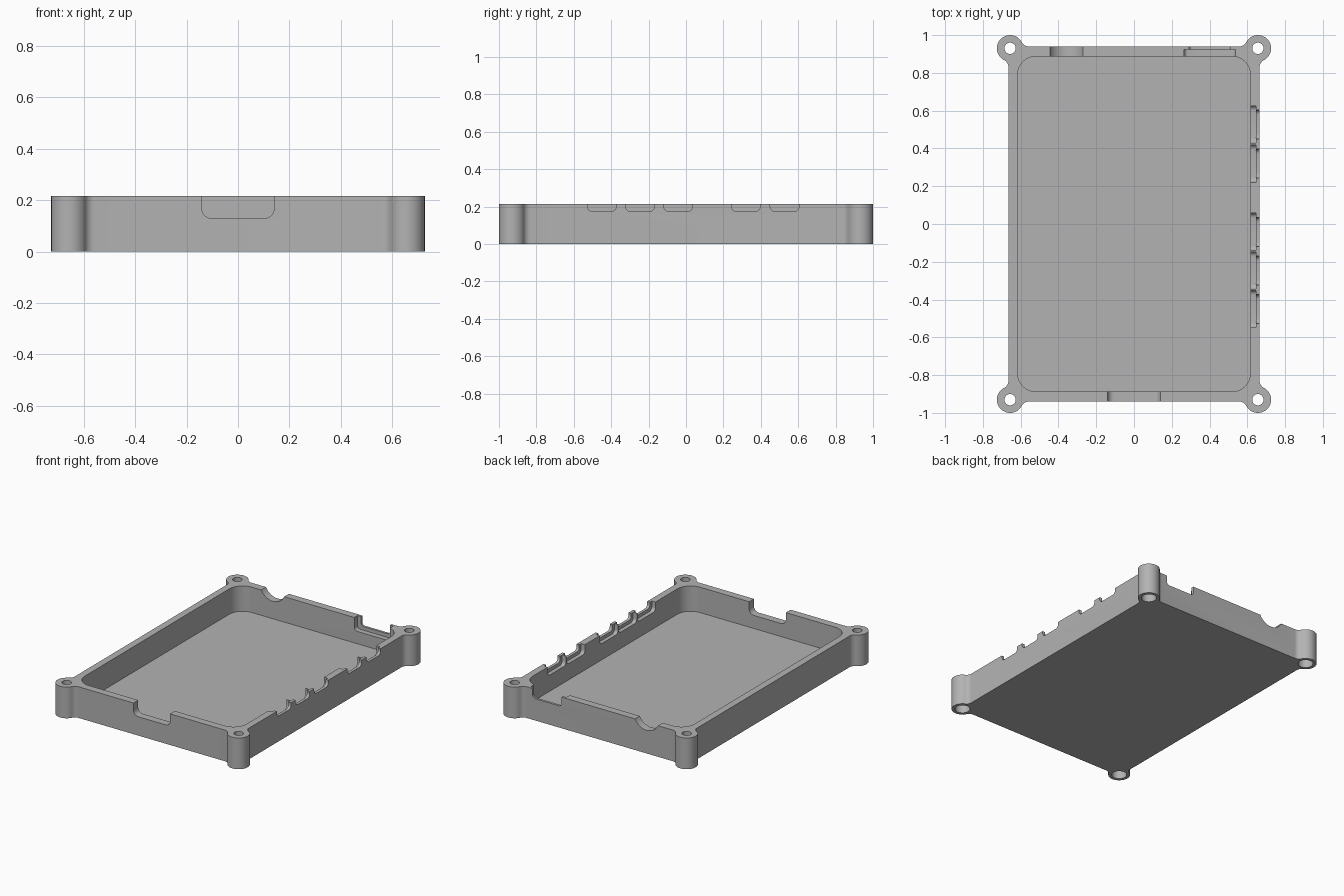
import bpy, bmesh
from math import sin, cos, pi, atan2, sqrt

if "Cube" in bpy.data.objects:
    bpy.data.objects.remove(bpy.data.objects["Cube"])

H = 0.215                     # overall height
WX, WY = 0.665, 0.94          # outer wall half sizes
PX, PY = 0.617, 0.888         # pocket half sizes
LX, LY, LR = 0.656, 0.93, 0.07  # screw lug centre and radius
FR = 0.04                     # fillet between lug and wall
FLOOR = 0.04

grey = bpy.data.materials.new("grey plastic")
grey.use_nodes = True
colour = (0.45, 0.45, 0.45, 1)
grey.diffuse_color = colour
grey.node_tree.nodes["Principled BSDF"].inputs["Base Color"].default_value = colour


def arc(cx, cy, r, a0, a1, n):
    return [(cx + r * cos(a0 + (a1 - a0) * i / n), cy + r * sin(a0 + (a1 - a0) * i / n))
            for i in range(n + 1)]


def prism(name, pts, lo, hi, axis="z"):
    """Extrude a 2D profile along an axis."""
    place = {"z": lambda u, v, w: (u, v, w),
             "y": lambda u, v, w: (u, w, v),
             "x": lambda u, v, w: (w, u, v)}[axis]
    bm = bmesh.new()
    rings = [[bm.verts.new(place(u, v, w)) for u, v in pts] for w in (lo, hi)]
    bm.faces.new(rings[0])
    bm.faces.new(rings[1])
    n = len(pts)
    for i in range(n):
        j = (i + 1) % n
        bm.faces.new((rings[0][i], rings[0][j], rings[1][j], rings[1][i]))
    bmesh.ops.recalc_face_normals(bm, faces=bm.faces)
    mesh = bpy.data.meshes.new(name)
    bm.to_mesh(mesh)
    bm.free()
    mesh.materials.append(grey)
    obj = bpy.data.objects.new(name, mesh)
    bpy.context.collection.objects.link(obj)
    return obj


def notch(a, b, depth, r):
    """Open-topped slot profile with rounded lower corners."""
    z = H - depth
    return ([(a, H + 0.1)] + arc(a + r, z + r, r, pi, 1.5 * pi, 6)
            + arc(b - r, z + r, r, 1.5 * pi, 2 * pi, 6) + [(b, H + 0.1)])


def outline_quadrant():
    """Outer edge of the +x +y corner: fillet, lug, fillet."""
    reach = LR + FR
    dx = WX + FR - LX
    cy = LY - sqrt(reach ** 2 - dx ** 2)
    dy = WY + FR - LY
    cx = LX - sqrt(reach ** 2 - dy ** 2)
    a0 = atan2(cy - LY, dx)
    a1 = atan2(dy, cx - LX)
    return (arc(WX + FR, cy, FR, pi, a0 + pi, 6)
            + arc(LX, LY, LR, a0, a1, 32)[1:-1]
            + arc(cx, WY + FR, FR, a1 - pi, -pi / 2, 6))


# Tray body with four screw lugs
q = outline_quadrant()
outline = (q + [(-x, y) for x, y in reversed(q)]
           + [(-x, -y) for x, y in q] + [(x, -y) for x, y in reversed(q)])
tray = prism("tray", outline, 0, H)

# Inner pocket
R = 0.1
pocket = []
for k, (sx, sy) in enumerate(((1, 1), (-1, 1), (-1, -1), (1, -1))):
    pocket += arc(sx * (PX - R), sy * (PY - R), R, k * pi / 2, (k + 1) * pi / 2, 12)
cutters = [prism("pocket_cutter", pocket, FLOOR, H + 0.1)]

# Screw holes with a counterbore underneath
for sx in (-1, 1):
    for sy in (-1, 1):
        for r, top in ((0.03, H + 0.1), (0.048, 0.06)):
            circle = arc(sx * LX, sy * LY, r, 0, 2 * pi, 32)[:-1]
            cutters.append(prism("screw_hole_cutter", circle, -0.1, top))

# Front slot
cutters.append(prism("front_slot_cutter", notch(-0.14, 0.14, 0.085, 0.035), -1.05, -0.8, "y"))

# Back round cable groove
cutters.append(prism("round_groove_cutter",
                     arc(-0.357, H + 0.042, 0.097, 0, 2 * pi, 48)[:-1], 0.8, 1.05, "y"))

# Back stepped port
cutters.append(prism("back_port_cutter", notch(0.292, 0.512, 0.065, 0.02), 0.8, 1.05, "y"))
cutters.append(prism("back_port_recess_cutter", notch(0.266, 0.538, 0.09, 0.02), 0.8, 0.924, "y"))

# Row of stepped side ports
for c in (-0.45, -0.246, -0.042, 0.32, 0.527):
    cutters.append(prism("side_port_cutter", notch(c - 0.077, c + 0.077, 0.04, 0.025),
                         0.5, 0.8, "x"))
    cutters.append(prism("side_port_recess_cutter", notch(c - 0.099, c + 0.099, 0.063, 0.025),
                         0.5, 0.645, "x"))

# Carve everything, then drop the cutters
for cutter in cutters:
    cutter.hide_render = True
    mod = tray.modifiers.new("cut", "BOOLEAN")
    mod.operation = "DIFFERENCE"
    mod.solver = "EXACT"
    mod.object = cutter
bpy.context.view_layer.update()
carved = bpy.data.meshes.new_from_object(tray.evaluated_get(bpy.context.evaluated_depsgraph_get()))
tray.modifiers.clear()
tray.data = carved
carved.materials.clear()
carved.materials.append(grey)
for poly in carved.polygons:
    poly.material_index = 0
for cutter in cutters:
    bpy.data.objects.remove(cutter)

bpy.ops.object.select_all(action="DESELECT")
tray.select_set(True)
bpy.context.view_layer.objects.active = tray
bpy.ops.object.shade_smooth_by_angle(angle=pi / 6)
